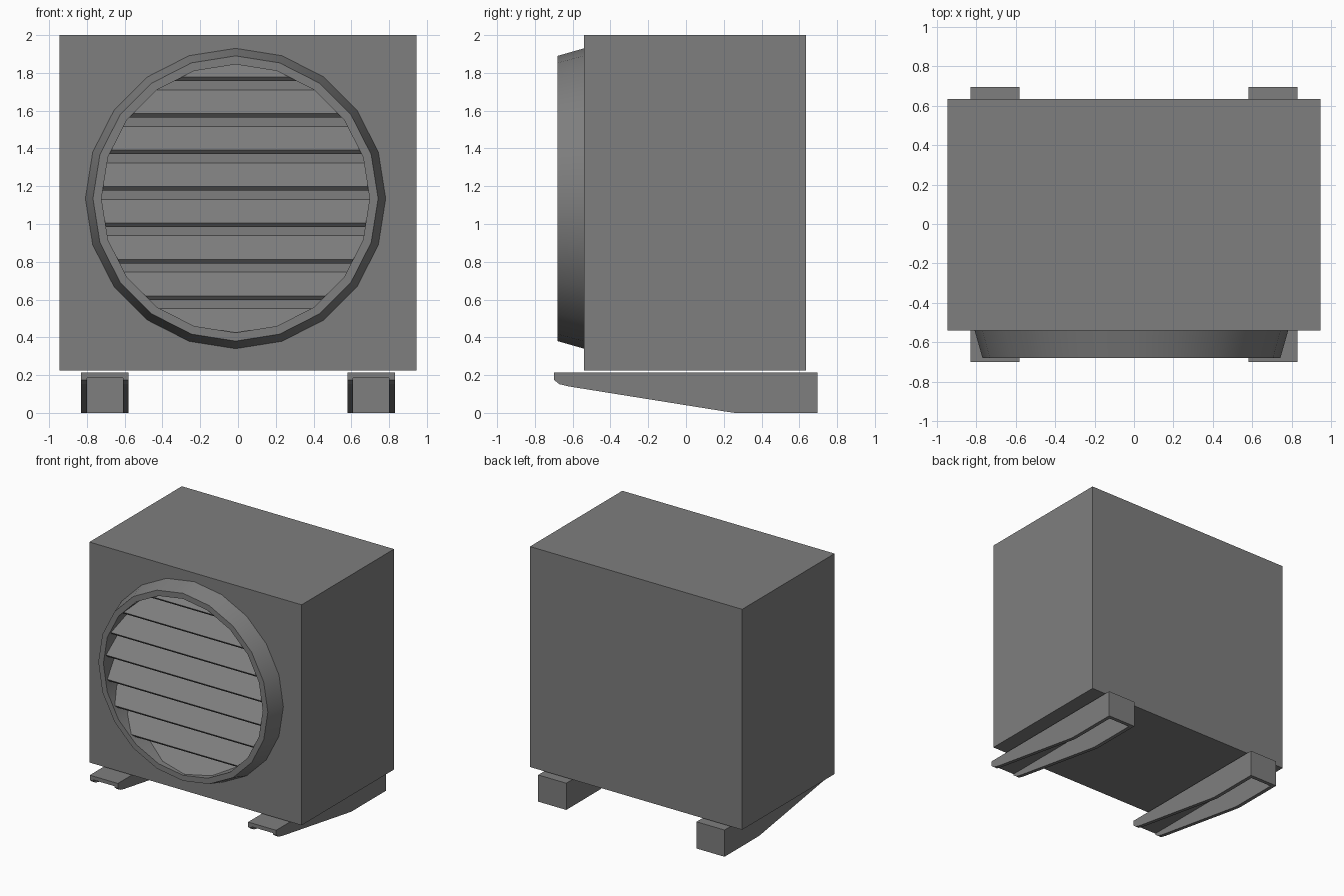
import bpy, bmesh, math

cube = bpy.data.objects.get("Cube")
if cube:
    bpy.data.objects.remove(cube, do_unlink=True)

grey = bpy.data.materials.new("mid_grey")
colour = (0.21, 0.21, 0.21, 1)
grey.diffuse_color = colour
grey.use_nodes = True
grey.node_tree.nodes["Principled BSDF"].inputs["Base Color"].default_value = colour


def finish(name, bm):
    bmesh.ops.recalc_face_normals(bm, faces=bm.faces)
    mesh = bpy.data.meshes.new(name)
    bm.to_mesh(mesh)
    bm.free()
    mesh.materials.append(grey)
    obj = bpy.data.objects.new(name, mesh)
    bpy.context.collection.objects.link(obj)
    return obj


def add_prism(bm, profile, spans):
    """Extrude a (y, z) profile along x; spans gives (x0, x1) per point."""
    left = [bm.verts.new((s[0], y, z)) for (y, z), s in zip(profile, spans)]
    right = [bm.verts.new((s[1], y, z)) for (y, z), s in zip(profile, spans)]
    bm.faces.new(left)
    bm.faces.new(right[::-1])
    n = len(profile)
    for i in range(n):
        j = (i + 1) % n
        bm.faces.new((left[i], right[i], right[j], left[j]))


def add_box(bm, x, y, z):
    profile = [(y[0], z[0]), (y[1], z[0]), (y[1], z[1]), (y[0], z[1])]
    add_prism(bm, profile, [x] * 4)


# Cabinet
FRONT, BACK = -0.54, 0.635
bm = bmesh.new()
add_box(bm, (-0.945, 0.945), (FRONT, BACK), (0.225, 2.0))
finish("cabinet", bm)

# Flared ring around the outlet, lathed from a (radius, y) section
CX, CZ, SIDES = -0.013, 1.135, 20
section = [(0.795, FRONT), (0.755, -0.68), (0.71, -0.68), (0.71, FRONT)]
bm = bmesh.new()
loops = []
for r, y in section:
    angles = [math.tau * i / SIDES for i in range(SIDES)]
    loops.append([bm.verts.new((CX + r * math.sin(a), y, CZ + r * math.cos(a)))
                  for a in angles])
for k in range(len(loops)):
    a, b = loops[k], loops[(k + 1) % len(loops)]
    for i in range(SIDES):
        j = (i + 1) % SIDES
        bm.faces.new((a[i], a[j], b[j], b[i]))
ring = finish("vent_ring", bm)
bpy.ops.object.select_all(action="DESELECT")
ring.select_set(True)
bpy.context.view_layer.objects.active = ring
bpy.ops.object.shade_smooth_by_angle(angle=math.radians(30))

# Sloping slats, each trimmed to the round opening
for i in range(8):
    z = 1.777 - 0.193 * i
    profile = [(-0.66, z), (FRONT, z + 0.126), (FRONT, z + 0.08), (-0.64, z - 0.021)]
    spans = []
    for _, pz in profile:
        half = math.sqrt(max(0.0025, 0.73 ** 2 - (pz - CZ) ** 2))
        spans.append((CX - half, CX + half))
    bm = bmesh.new()
    add_prism(bm, profile, spans)
    finish(f"slat_{i + 1}", bm)

# Feet: hollow channels, open below and in front
TOP, WALL, HALF = 0.215, 0.03, 0.125
rail = [(-0.7, TOP), (-0.7, 0.175), (-0.67, 0.152), (-0.62, 0.14),
        (0.21, 0.007), (0.26, 0), (0.695, 0), (0.695, TOP)]
for side, x in (("right", -0.705), ("left", 0.705)):
    bm = bmesh.new()
    inner = (x - HALF + WALL, x + HALF - WALL)
    for span in ((x - HALF, inner[0]), (inner[1], x + HALF)):
        add_prism(bm, rail, [span] * len(rail))
    add_box(bm, inner, (-0.7, 0.695), (TOP - WALL, TOP))
    add_box(bm, inner, (0.695 - WALL, 0.695), (0, TOP - WALL))
    finish(f"{side}_foot", bm)
